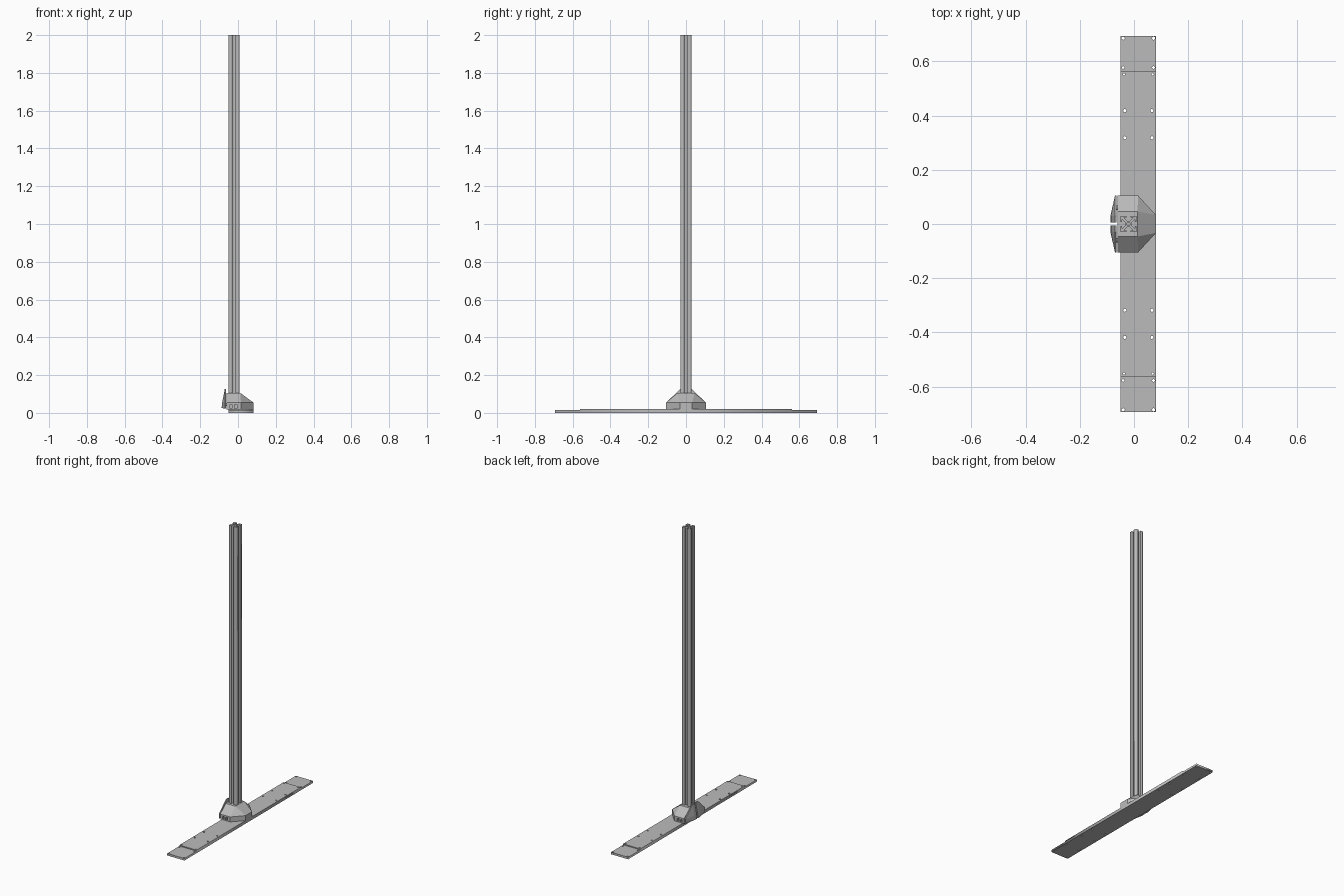
import bpy, bmesh, math
from mathutils import Vector

cube = bpy.data.objects.get("Cube")
if cube:
    bpy.data.objects.remove(cube, do_unlink=True)

grey = bpy.data.materials.new("aluminium grey")
grey.use_nodes = True
colour = (0.5, 0.5, 0.5, 1)
grey.diffuse_color = colour
grey.node_tree.nodes["Principled BSDF"].inputs["Base Color"].default_value = colour


def add(name, mesh):
    obj = bpy.data.objects.new(name, mesh)
    bpy.context.collection.objects.link(obj)
    mesh.materials.clear()
    mesh.materials.append(grey)
    return obj


def extrusion(name, loops, z0, z1, centre=(0, 0)):
    """Filled outline, with any further loops as holes, extruded in z."""
    curve = bpy.data.curves.new(name, 'CURVE')
    curve.dimensions = '2D'
    curve.fill_mode = 'BOTH'
    curve.extrude = (z1 - z0) / 2
    for loop in loops:
        spline = curve.splines.new('POLY')
        spline.points.add(len(loop) - 1)
        for point, (x, y) in zip(spline.points, loop):
            point.co = (x, y, 0, 1)
        spline.use_cyclic_u = True
    temp = bpy.data.objects.new(name + " outline", curve)
    bpy.context.collection.objects.link(temp)
    graph = bpy.context.evaluated_depsgraph_get()
    mesh = bpy.data.meshes.new_from_object(temp.evaluated_get(graph))
    bpy.data.objects.remove(temp, do_unlink=True)
    bm = bmesh.new()
    bm.from_mesh(mesh)
    bmesh.ops.remove_doubles(bm, verts=bm.verts, dist=1e-5)
    bmesh.ops.recalc_face_normals(bm, faces=bm.faces)
    bm.to_mesh(mesh)
    bm.free()
    obj = add(name, mesh)
    obj.location = (*centre, (z0 + z1) / 2)
    return obj


def hull(name, points):
    bm = bmesh.new()
    for p in points:
        bm.verts.new(p)
    bmesh.ops.convex_hull(bm, input=bm.verts)
    bmesh.ops.dissolve_limit(bm, angle_limit=0.01, verts=bm.verts, edges=bm.edges)
    bmesh.ops.recalc_face_normals(bm, faces=bm.faces)
    mesh = bpy.data.meshes.new(name)
    bm.to_mesh(mesh)
    bm.free()
    return add(name, mesh)


def circle(x, y, r, n=12):
    return [(x + r * math.cos(i * math.tau / n), y + r * math.sin(i * math.tau / n))
            for i in range(n)]


def rectangle(x0, x1, y):
    return [(x0, -y), (x1, -y), (x1, y), (x0, y)]


# Foot plate: full-length lower layer and shorter raised layer, both drilled
def holes(limit):
    rows = [(0.685, 0.056, 0.006), (0.577, 0.056, 0.005), (0.552, 0.053, 0.004),
            (0.418, 0.05, 0.006), (0.318, 0.05, 0.006)]
    return [circle(0.016 + sx * dx, sy * y, r) for y, dx, r in rows if y < limit
            for sx in (-1, 1) for sy in (-1, 1)]


extrusion("foot_plate", [rectangle(-0.049, 0.081, 0.693)] + holes(1), 0, 0.014)
extrusion("raised_plate", [rectangle(-0.049, 0.081, 0.562)] + holes(0.56), 0.014, 0.021)

# Slotted post: one corner of the section, turned four times around a bore
half = [(0.011, 0.005), (0.0225, 0.0165), (0.0245, 0.0165),
        (0.0245, 0.008), (0.029, 0.008), (0.029, 0.029)]
corner = half + [(y, x) for x, y in half[-2::-1]]
section = []
for turn in range(4):
    for x, y in corner:
        for _ in range(turn):
            x, y = -y, x
        section.append((x, y))
extrusion("post", [section, circle(0, 0, 0.006)], 0.021, 2, (-0.02, 0))

# Faceted socket around the foot of the post
points = []
for s in (-1, 1):
    for z in (0.019, 0.055):
        points += [(-0.06, s * 0.105, z), (0.015, s * 0.105, z), (0.081, s * 0.033, z)]
    points += [(-0.06, s * 0.046, 0.105), (0.013, s * 0.046, 0.105)]
socket = hull("socket", points)

# Small openings along the lower edge of the socket
bm = bmesh.new()
for s in (-1, 1):
    for x in (-0.037, -0.013):
        box = bmesh.ops.create_cube(bm, size=1)["verts"]
        bmesh.ops.scale(bm, vec=(0.013, 0.04, 0.02), verts=box)
        bmesh.ops.translate(bm, vec=Vector((x, s * 0.11, 0.034)), verts=box)
mesh = bpy.data.meshes.new("socket_cutter")
bm.to_mesh(mesh)
bm.free()
cutter = add("socket_cutter", mesh)
cutter.hide_render = True
cut = socket.modifiers.new("openings", 'BOOLEAN')
cut.operation = 'DIFFERENCE'
cut.solver = 'EXACT'
cut.object = cutter
graph = bpy.context.evaluated_depsgraph_get()
result = bpy.data.meshes.new_from_object(socket.evaluated_get(graph))
socket.modifiers.clear()
socket.data = result
bpy.data.objects.remove(cutter, do_unlink=True)

# Clamp plate on the far side, split down the middle by a slot
for side, s in (("front", -1), ("back", 1)):
    points = []
    for y in (0.005, 0.03):
        points += [(-0.087, s * y, 0.025), (-0.084, s * y, 0.055),
                   (-0.07, s * y, 0.126), (-0.064, s * y, 0.126),
                   (-0.064, s * y, 0.024)]
    for x in (-0.07, -0.064):
        points += [(x, s * 0.105, z) for z in (0.024, 0.055)]
    hull(side + "_clamp_half", points)

# Clamp screws bridging the gap to the socket
for s in (-1, 1):
    bm = bmesh.new()
    bmesh.ops.create_cone(bm, cap_ends=True, segments=12, radius1=0.008,
                          radius2=0.008, depth=0.02)
    mesh = bpy.data.meshes.new("clamp_screw")
    bm.to_mesh(mesh)
    bm.free()
    screw = add("clamp_screw", mesh)
    screw.rotation_euler.y = math.pi / 2
    screw.location = (-0.062, s * 0.06, 0.045)
